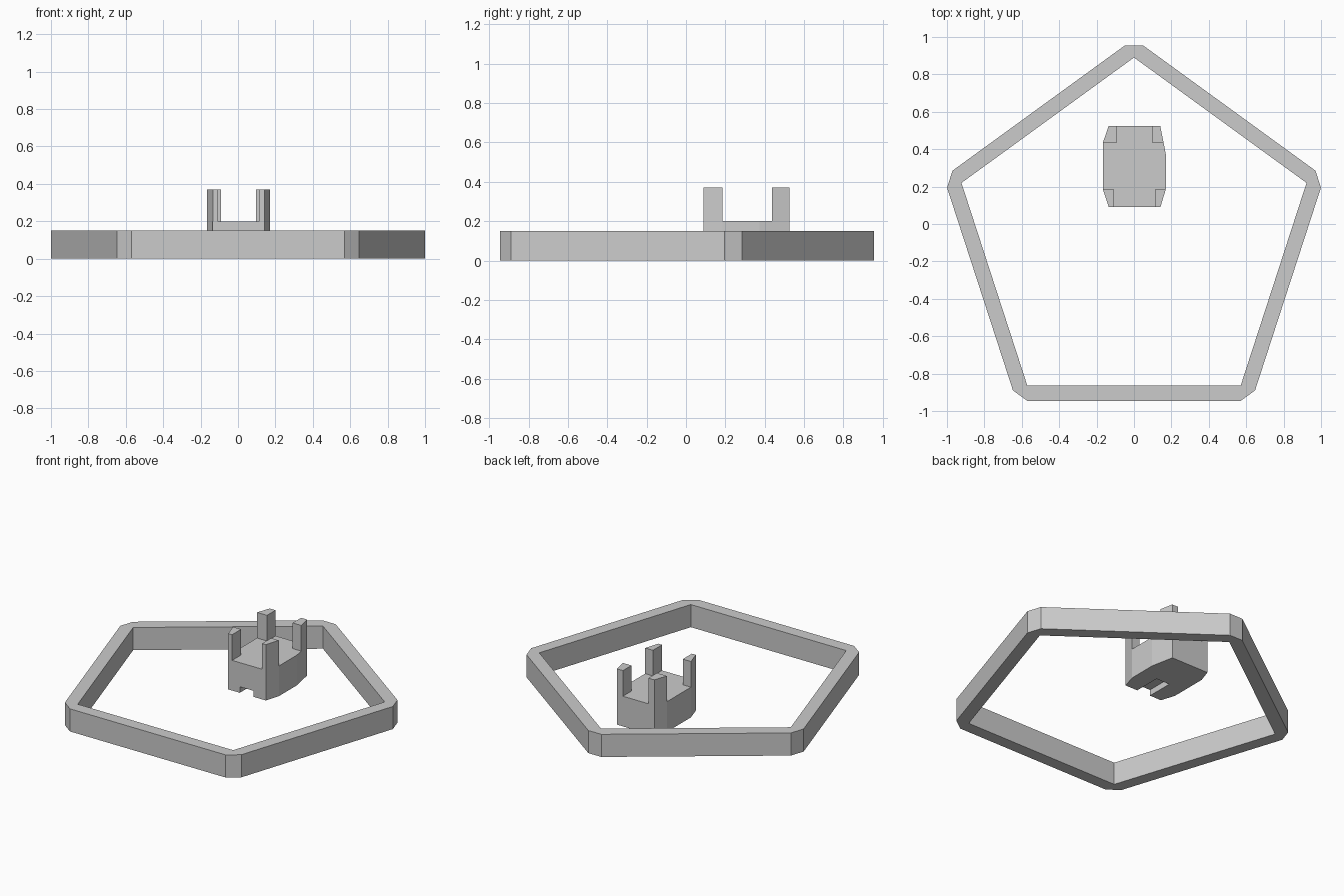
import bpy, bmesh
from math import radians, cos, sin

if "Cube" in bpy.data.objects:
    bpy.data.objects.remove(bpy.data.objects["Cube"])


def make_object(name, bm):
    bmesh.ops.recalc_face_normals(bm, faces=bm.faces)
    mesh = bpy.data.meshes.new(name)
    bm.to_mesh(mesh)
    bm.free()
    obj = bpy.data.objects.new(name, mesh)
    bpy.context.collection.objects.link(obj)
    return obj


def prism(name, outline, z0, z1):
    bm = bmesh.new()
    low = [bm.verts.new((x, y, z0)) for x, y in outline]
    high = [bm.verts.new((x, y, z1)) for x, y in outline]
    bm.faces.new(low)
    bm.faces.new(high)
    n = len(outline)
    for i in range(n):
        j = (i + 1) % n
        bm.faces.new((low[i], low[j], high[j], high[i]))
    return make_object(name, bm)


# Pentagonal curtain wall: five straight walls with flat wedges at the corners
R, T, CY, H = 0.97, 0.081, -0.08, 0.15
bm = bmesh.new()
rings = []
for z in (0, H):
    corners = []
    for k in range(5):
        a = radians(90 + 72 * k)
        ix, iy = R * cos(a), CY + R * sin(a)
        corner = [bm.verts.new((ix, iy, z))]
        for d in (-36, 36):
            b = a + radians(d)
            corner.append(bm.verts.new((ix + T * cos(b), iy + T * sin(b), z)))
        corners.append(corner)
    rings.append(corners)
for k in range(5):
    n = (k + 1) % 5
    for c in rings:
        bm.faces.new(c[k])
        bm.faces.new((c[k][0], c[k][2], c[n][1], c[n][0]))
    lo, hi = rings
    for p, q in (((k, 1), (k, 2)), ((k, 2), (n, 1)), ((n, 0), (k, 0))):
        bm.faces.new((lo[p[0]][p[1]], lo[q[0]][q[1]],
                      hi[q[0]][q[1]], hi[p[0]][p[1]]))
make_object("curtain_wall", bm)

# Keep body with a low gateway cut into the front
DECK, TOP = 0.2, 0.37
keep = prism("keep_body", [
    (-0.135, 0.09), (0.141, 0.09), (0.17, 0.185), (0.17, 0.373),
    (0.158, 0.436), (0.14, 0.525), (-0.135, 0.525), (-0.166, 0.436),
    (-0.166, 0.185)], 0, DECK)
cutter = prism("gateway_cutter", [
    (-0.05, 0.0), (0.05, 0.0), (0.05, 0.27), (-0.05, 0.27)], -0.1, 0.04)
cutter.hide_render = True
cutter.hide_set(True)
mod = keep.modifiers.new("gateway", 'BOOLEAN')
mod.operation = 'DIFFERENCE'
mod.solver = 'EXACT'
mod.object = cutter

# Corner turrets
turrets = {
    "front_left_turret": [(-0.166, 0.185), (-0.135, 0.09), (-0.106, 0.09), (-0.106, 0.185)],
    "front_right_turret": [(0.113, 0.09), (0.141, 0.09), (0.17, 0.185), (0.113, 0.185)],
    "back_left_turret": [(-0.166, 0.436), (-0.092, 0.436), (-0.092, 0.525), (-0.135, 0.525)],
    "back_right_turret": [(0.095, 0.436), (0.158, 0.436), (0.14, 0.525), (0.095, 0.525)],
}
for name, outline in turrets.items():
    prism(name, outline, DECK, TOP)
